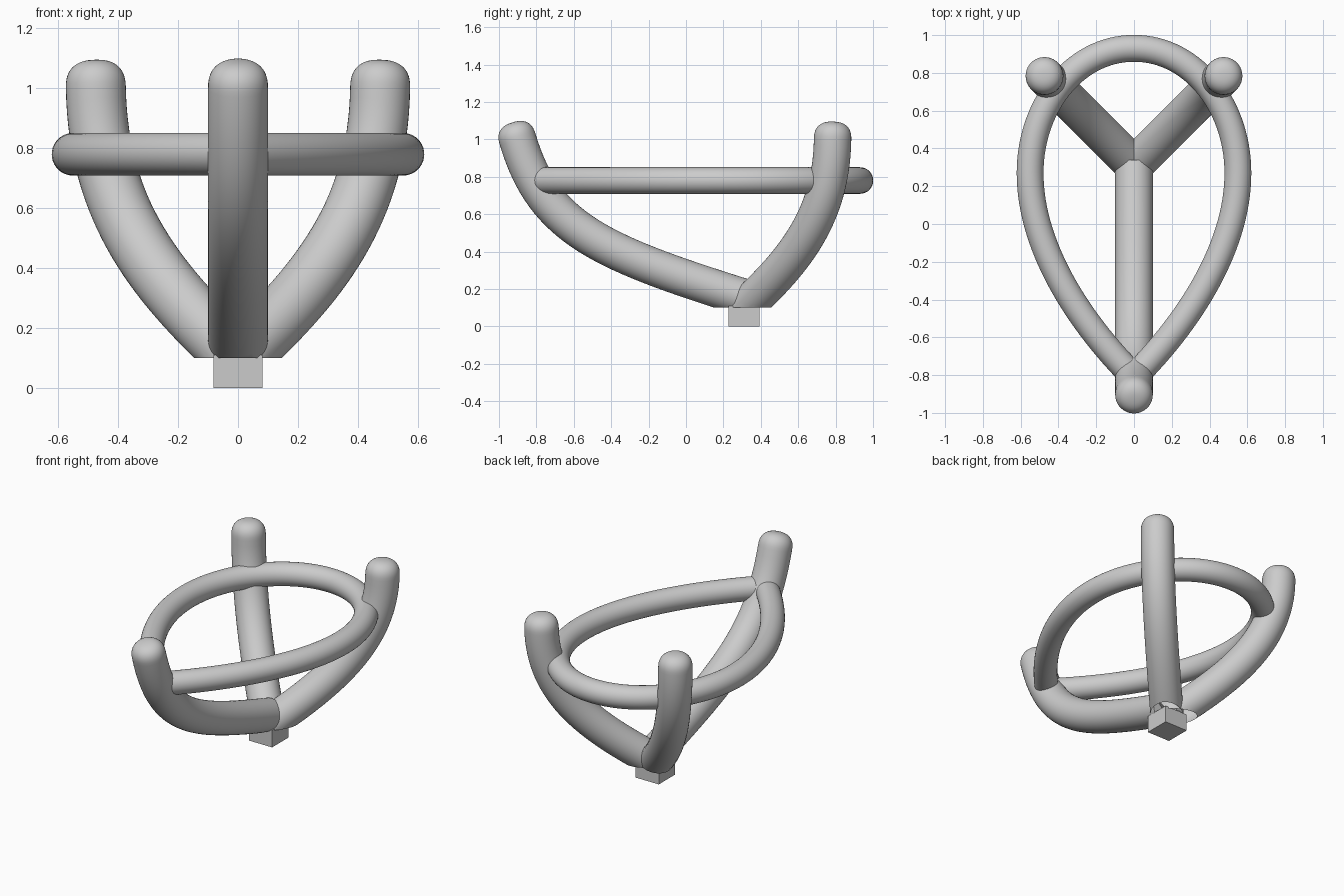
import bpy, bmesh, math
from mathutils import Vector
from mathutils.geometry import interpolate_bezier

if "Cube" in bpy.data.objects:
    bpy.data.objects.remove(bpy.data.objects["Cube"])

HUB = Vector((0, 0.31, 0))
SEG = 40


def sweep(name, pts, normal, radii, clip_z=None):
    """Round tube along a planar path; normal is the plane's normal."""
    bm = bmesh.new()
    rings = []
    for i, p in enumerate(pts):
        t = (pts[min(i + 1, len(pts) - 1)] - pts[max(i - 1, 0)]).normalized()
        b = t.cross(normal)
        rings.append([bm.verts.new(p + radii[i] * (math.cos(a) * normal + math.sin(a) * b))
                      for a in (2 * math.pi * k / SEG for k in range(SEG))])
    for r0, r1 in zip(rings, rings[1:]):
        for k in range(SEG):
            j = (k + 1) % SEG
            bm.faces.new((r0[k], r0[j], r1[j], r1[k]))
    bm.faces.new(rings[0])
    bm.faces.new(rings[-1])
    if clip_z is not None:
        geom = bm.verts[:] + bm.edges[:] + bm.faces[:]
        cut = bmesh.ops.bisect_plane(bm, geom=geom, plane_co=(0, 0, clip_z),
                                     plane_no=(0, 0, 1), clear_inner=True)
        edges = [e for e in cut["geom_cut"] if isinstance(e, bmesh.types.BMEdge)]
        bmesh.ops.holes_fill(bm, edges=edges)
    bmesh.ops.recalc_face_normals(bm, faces=bm.faces[:])
    me = bpy.data.meshes.new(name)
    bm.to_mesh(me)
    bm.free()
    ob = bpy.data.objects.new(name, me)
    bpy.context.collection.objects.link(ob)
    bpy.ops.object.select_all(action='DESELECT')
    ob.select_set(True)
    bpy.context.view_layer.objects.active = ob
    bpy.ops.object.shade_smooth_by_angle(angle=math.radians(35))
    return ob


def mirror_x(ob, bisect=False):
    m = ob.modifiers.new("mirror", 'MIRROR')
    m.use_bisect_axis[0] = bisect


def prong(name, direction, profile, r=0.1, cap=0.095):
    """Curved prong rising from the hub, ending in a soft dome."""
    d = Vector(direction).normalized()
    pts = interpolate_bezier(*[HUB + d * s + Vector((0, 0, z)) for s, z in profile], 32)
    radii = [r] * len(pts)
    end, t = pts[-1], (pts[-1] - pts[-2]).normalized()
    for i in range(1, 13):
        a = math.pi / 2 * i / 12.3
        pts.append(end + t * cap * math.sin(a) ** 0.8)
        radii.append(r * math.cos(a) ** 0.8)
    return sweep(name, pts, d.cross(Vector((0, 0, 1))), radii, clip_z=0.1)


# Prongs
prong("front_prong", (0, -1, 0), [(0, .155), (.78, .40), (1.07, .53), (1.21, 1.0)])
mirror_x(prong("back_prongs", (1, 1, 0), [(0, .1), (.4, .36), (.66, .6), (.67, 1.0)]))

# Teardrop gallery ring: one half, mirrored with a mitre at the tip
Z = 0.78
P = lambda x, y: Vector((x, y, Z))
lower = interpolate_bezier(P(0, -.81), P(.28, -.53), P(.55, -.13), P(.55, .27), 32)
upper = interpolate_bezier(P(.55, .27), P(.55, .63), P(.31, .93), P(0, .93), 32)
path = [P(-.12, -.93)] + lower + upper[1:] + [P(-.05, .93)]
mirror_x(sweep("gallery_ring", path, Vector((0, 0, 1)), [0.071] * len(path)), bisect=True)

# Square base peg
bpy.ops.mesh.primitive_cube_add(size=1, location=(0, 0.31, 0.055))
peg = bpy.context.object
peg.name = "base_peg"
peg.scale = (0.164, 0.164, 0.11)
